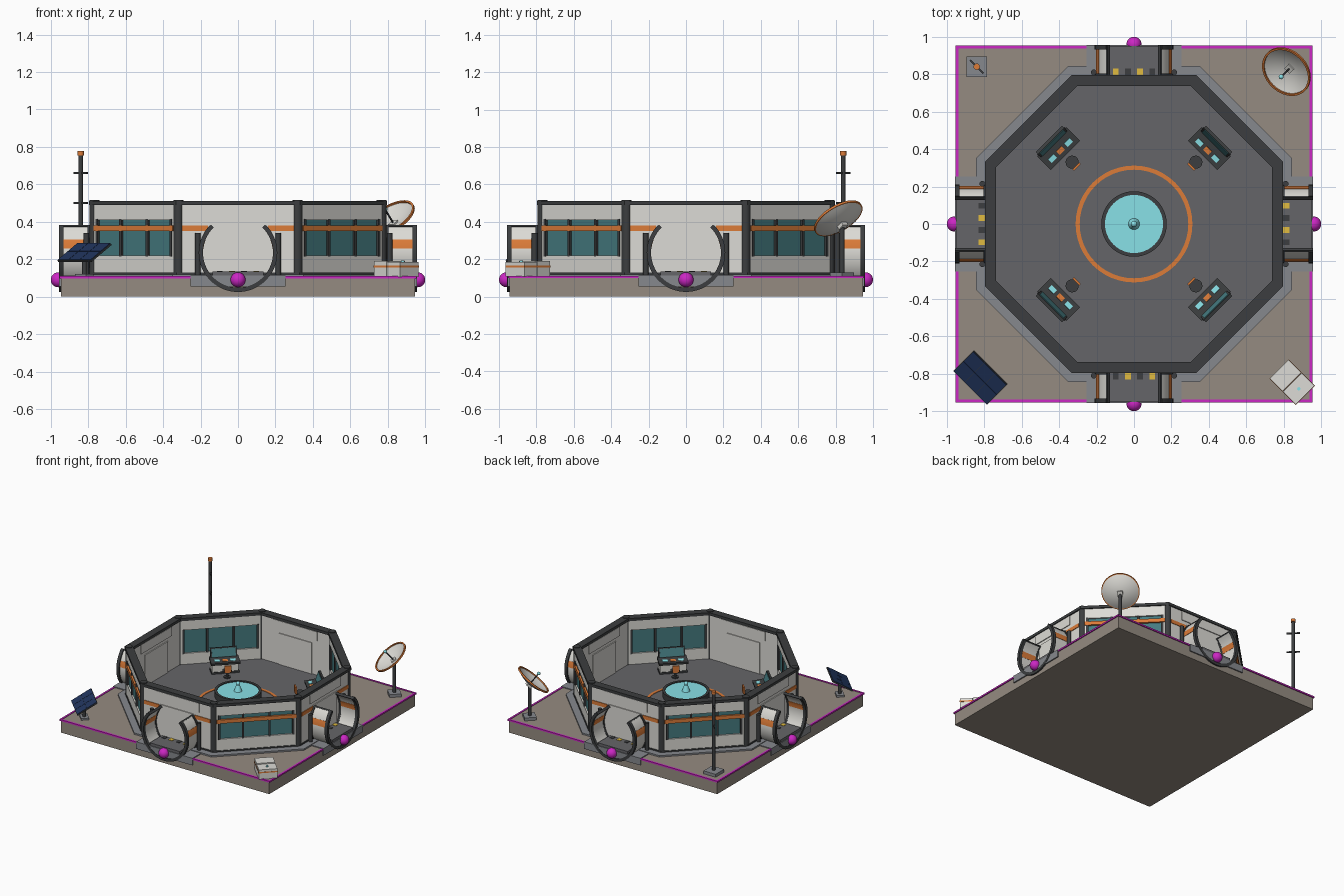
import bpy, bmesh
from math import pi, cos, sin, radians
from mathutils import Matrix, Vector

if "Cube" in bpy.data.objects:
    bpy.data.objects.remove(bpy.data.objects["Cube"])

COL = dict(light=(.72, .71, .67), dark=(.045, .048, .05), floor=(.13, .13, .14), sand=(.3, .26, .22),
           plinth=(.24, .25, .27), orange=(.72, .2, .04), glass=(.06, .2, .22), cyan=(.25, .75, .8),
           magenta=(.6, .02, .55), yellow=(.75, .5, .05), blue=(.015, .035, .11))
MATS = {}
for key, c in COL.items():
    MATS[key] = bpy.data.materials.new(key)
    MATS[key].diffuse_color = (*c, 1)
I = Matrix.Identity(4)
T = lambda x, y, z: Matrix.Translation((x, y, z))
R = lambda deg, axis: Matrix.Rotation(radians(deg), 4, axis)


def finish(name, bm, mat, M):
    bm.transform(M)
    bmesh.ops.recalc_face_normals(bm, faces=bm.faces)
    me = bpy.data.meshes.new(name)
    bm.to_mesh(me)
    bm.free()
    me.materials.append(MATS[mat])
    ob = bpy.data.objects.new(name, me)
    bpy.context.collection.objects.link(ob)
    return ob


def box(name, x, y, z, mat, M=I):
    """Box from (min, max) ranges."""
    bm = bmesh.new()
    bmesh.ops.create_cube(bm, size=1)
    S = Matrix.Diagonal((x[1] - x[0], y[1] - y[0], z[1] - z[0], 1))
    return finish(name, bm, mat, M @ T(sum(x) / 2, sum(y) / 2, sum(z) / 2) @ S)


def cyl(name, r, z0, z1, mat, M=I, r2=None, n=24):
    bm = bmesh.new()
    bmesh.ops.create_cone(bm, cap_ends=True, segments=n, radius1=r, radius2=r if r2 is None else r2, depth=z1 - z0)
    return finish(name, bm, mat, M @ T(0, 0, (z0 + z1) / 2))


def ball(name, r, mat, M):
    bm = bmesh.new()
    bmesh.ops.create_uvsphere(bm, u_segments=24, v_segments=14, radius=r)
    return finish(name, bm, mat, M)


def arc(name, r0, r1, z0, z1, mat, M=I, a0=0, a1=360, n=48):
    """Ring or ring segment of rectangular section around local z."""
    bm = bmesh.new()
    closed = a1 - a0 == 360
    rows = []
    for i in range(n if closed else n + 1):
        a = radians(a0 + (a1 - a0) * i / n)
        rows.append([bm.verts.new((r * cos(a), r * sin(a), z)) for r, z in ((r0, z0), (r1, z0), (r1, z1), (r0, z1))])
    for i in range(n):
        p, q = rows[i], rows[(i + 1) % len(rows)]
        for k in range(4):
            bm.faces.new((p[k], p[(k + 1) % 4], q[(k + 1) % 4], q[k]))
    if not closed:
        bm.faces.new(rows[0])
        bm.faces.new(rows[-1])
    return finish(name, bm, mat, M)


def lathe(name, pts, mat, M=I, n=40):
    """Revolve an open (r, z) profile."""
    bm = bmesh.new()
    vs = [bm.verts.new((r, 0, z)) for r, z in pts]
    es = [bm.edges.new(e) for e in zip(vs, vs[1:])]
    bmesh.ops.spin(bm, geom=vs + es, cent=(0, 0, 0), axis=(0, 0, 1), angle=2 * pi, steps=n)
    bmesh.ops.remove_doubles(bm, verts=bm.verts, dist=1e-5)
    return finish(name, bm, mat, M)


OCT = 1 / cos(pi / 8)  # apothem to corner radius


def oct_ring(name, a_in, a_out, z0, z1, mat):
    arc(name, a_in * OCT, a_out * OCT, z0, z1, mat, R(22.5, 'Z'), n=8)


# base, plinth, floor and continuous wall bands
box("base_slab", (-.945, .945), (-.945, .945), (0, .106), "sand")
cyl("plinth", .845 * OCT, .1, .118, "plinth", R(22.5, 'Z'), n=8)
cyl("room_floor", .76 * OCT, .11, .13, "floor", R(22.5, 'Z'), n=8)
oct_ring("wall_lower", .745, .787, .11, .22, "light")
oct_ring("wall_upper", .745, .787, .41, .495, "light")
oct_ring("wall_rim", .736, .797, .49, .512, "dark")
oct_ring("wall_skirt", .74, .793, .11, .128, "dark")

# central display table
arc("floor_ring", .29, .312, .128, .134, "orange")
cyl("table_pedestal", .12, .13, .2, "dark", r2=.15, n=40)
arc("table_rim", .155, .175, .19, .24, "dark")
cyl("table_top", .16, .19, .234, "cyan", n=40)
cyl("table_cone", .032, .23, .29, "cyan", r2=.01)
ball("table_beacon", .016, "cyan", T(0, 0, .295))

for k in range(8):
    M = R(45 * k, 'Z')
    # corner post
    cyl("corner_post", .027, .11, .517, "dark", M @ R(22.5, 'Z') @ T(0, -.767 * OCT, 0), n=16)
    if k % 2 == 0:
        # doorway wall
        box("door_wall", (-.31, .31), (-.787, -.745), (.215, .415), "light", M)
        for y in ((-.794, -.78), (-.75, -.738)):
            box("header_panel", (-.2, .2), y, (.412, .487), "light", M)
        box("door_panel", (-.15, .15), (-.794, -.738), (.13, .385), "light", M)
        for s in (-1, 1):
            box("wall_stripe", sorted((s * .16, s * .3)), (-.792, -.78), (.35, .38), "orange", M)
            cyl("tunnel_pillar", .015, .11, .34, "dark", M @ T(s * .215, -.81, 0), n=16)
        # open-topped tunnel, built around its own axis
        D = M @ T(0, 0, .235) @ R(90, 'X')
        arc("tunnel_shell", .188, .2, .78, .95, "light", D, 135, 405)
        arc("tunnel_ring", .187, .21, .932, .957, "dark", D, 135, 405)
        arc("tunnel_inner_ring", .187, .207, .785, .805, "dark", D, 135, 405)
        for a in (6, 160):
            arc("tunnel_stripe", .186, .203, .805, .932, "orange", D, a, a + 14, 4)
        for a in (43, 134):
            arc("tunnel_edge_rail", .186, .205, .78, .955, "dark", D, a, a + 3, 1)
        box("tunnel_floor", (-.135, .135), (-.95, -.75), (.1, .135), "floor", M)
        for i in range(4):
            x = -.0975 + .065 * i
            box("threshold_tile", (x - .016, x + .016), (-.83, -.797), (.13, .138),
                "yellow" if i % 2 else "dark", M)
        box("entry_pad", (-.255, .255), (-.955, -.82), (.055, .113), "plinth", M)
        ball("edge_marker", .04, "magenta", M @ T(0, -.96, .09))
        for s in (-1, 1):
            box("edge_strip", sorted((s * .255, s * .953)), (-.953, -.938), (.098, .11), "magenta", M)
    else:
        # window wall
        box("window_glass", (-.29, .29), (-.775, -.757), (.215, .415), "glass", M)
        for s in (-1, 1):
            box("window_jamb", sorted((s * .28, s * .315)), (-.787, -.745), (.215, .415), "light", M)
        for x in (-.28, -.1, .1, .28):
            box("window_mullion", (x - .008, x + .008), (-.789, -.743), (.215, .415), "dark", M)
        box("window_stripe", (-.3, .3), (-.793, -.778), (.35, .38), "orange", M)
        # control console
        C = M @ T(0, -.58, .13)
        box("console_body", (-.1, .1), (-.045, .04), (0, .085), "light", C)
        box("console_plinth", (-.105, .105), (-.05, .045), (0, .015), "dark", C)
        desk = C @ T(0, .01, .092) @ R(-8, 'X')
        box("console_desk", (-.11, .11), (-.05, .05), (-.009, .009), "dark", desk)
        for x, c in ((-.06, "cyan"), (0, "orange"), (.06, "cyan")):
            box("console_key", (x - .02, x + .02), (0, .028), (.005, .012), c, desk)
        screen = C @ T(0, -.042, .135) @ R(18, 'X')
        box("console_screen", (-.1, .1), (-.009, .009), (-.045, .04), "dark", screen)
        box("screen_glass", (-.09, .09), (.005, .012), (-.032, .032), "glass", screen)
        # chair
        S = M @ T(0, -.467, .13)
        cyl("chair_foot", .026, 0, .008, "dark", S)
        cyl("chair_stem", .009, 0, .05, "dark", S, n=16)
        cyl("chair_seat", .035, .045, .06, "dark", S)
        box("chair_back", (-.025, .025), (.028, .04), (.055, .11), "orange", S)

# storage crates
M = R(45, 'Z') @ T(0, -1.195, .106)
for y0, y1, h in ((-.098, -.002, .078), (.002, .098, .085)):
    box("crate", (-.07, .07), (y0, y1), (0, h), "light", M)
    box("crate_stripe", (-.072, .072), (y0 - .001, y1 + .001), (.05, .06), "orange", M)
cyl("crate_light", .009, .07, .086, "cyan", M @ T(0, -.05, 0), n=16)

# satellite dish
M = R(135, 'Z') @ T(0, -1.15, 0)
box("dish_foot", (-.045, .045), (-.075, .015), (.1, .13), "plinth", M)
cyl("dish_post", .013, .12, .37, "dark", M @ T(0, -.03, 0), n=16)
D = M @ T(0, 0, .42) @ R(-40, 'X')
box("dish_bracket", (-.02, .02), (-.02, .02), (-.065, -.03), "light", D)
prof = [(.14 * i / 8, -.04 + .04 * (i / 8) ** 2) for i in range(9)]
lathe("dish_bowl", prof + [(r, z - .006) for r, z in reversed(prof)], "light", D)
arc("dish_rim", .132, .143, -.008, .004, "orange", D)
cyl("dish_feed", .005, -.04, .06, "dark", D, n=12)
ball("dish_receiver", .013, "cyan", D @ T(0, 0, .06))

# antenna mast
M = R(225, 'Z') @ T(0, -1.188, 0)
box("mast_foot", (-.055, .055), (-.055, .055), (.1, .13), "plinth", M @ R(45, 'Z'))
cyl("mast_pole", .012, .12, .76, "dark", M, n=16)
cyl("mast_tip", .017, .755, .778, "orange", M, n=16)
for z in (.5, .66):
    box("mast_crossbar", (-.005, .005), (-.05, .05), (z - .005, z + .005), "dark", M)

# solar panel
M = R(315, 'Z') @ T(0, -1.16, 0)
box("panel_foot", (-.04, .04), (-.03, .03), (.1, .12), "plinth", M)
cyl("panel_post", .012, .11, .235, "dark", M, n=16)
P = M @ T(0, 0, .237) @ R(31, 'X')
box("panel_frame", (-.127, .127), (-.088, .088), (-.007, .003), "dark", P)
for i in range(3):
    for j in range(2):
        x, y = -.124 + .0835 * i, -.085 + .086 * j
        box("solar_cell", (x, x + .081), (y, y + .084), (0, .006), "blue", P)

# smooth round parts, keep edges sharp
for ob in bpy.context.collection.objects:
    ob.select_set(True)
bpy.context.view_layer.objects.active = ob
bpy.ops.object.shade_smooth_by_angle(angle=radians(30))

for m in bpy.data.materials:
    if m.users and not m.is_grease_pencil:
        m.use_nodes = True
        m.node_tree.nodes["Principled BSDF"].inputs["Base Color"].default_value = m.diffuse_color
